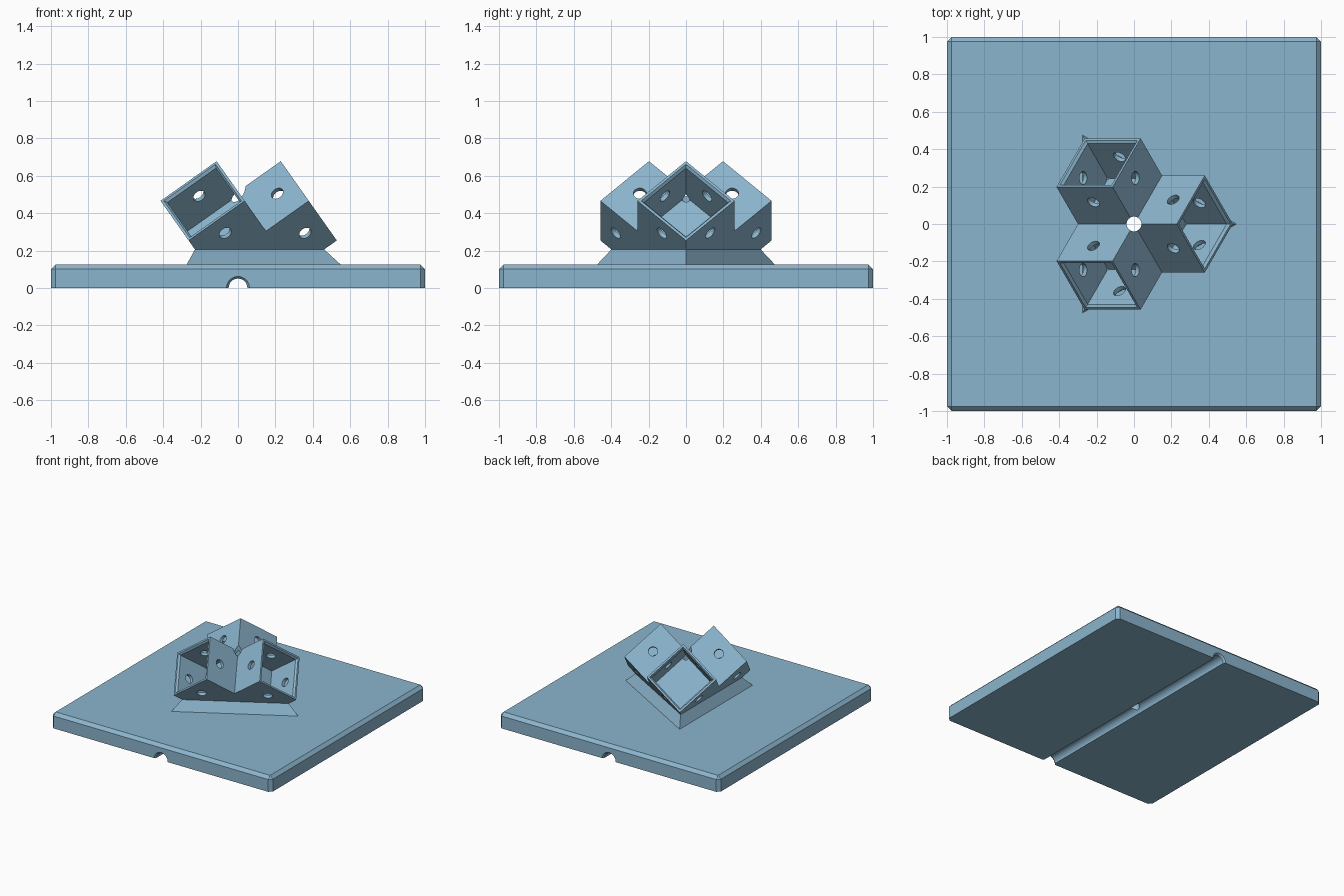
import bpy, bmesh, math
from mathutils import Matrix, Vector

if "Cube" in bpy.data.objects:
    bpy.data.objects.remove(bpy.data.objects["Cube"])

SIDE, LENGTH, APEX = 0.367, 0.28, 0.516    # socket width, length, height of meeting point
PLATE_TOP, FLANGE_TOP = 0.126, 0.206

blue = bpy.data.materials.new("steel blue")
blue.diffuse_color = (0.26, 0.46, 0.61, 1)
blue.use_nodes = True
blue.node_tree.nodes["Principled BSDF"].inputs["Base Color"].default_value = blue.diffuse_color

# Three perpendicular socket axes, tilted up and spaced 120 degrees apart
AXES = [Vector((math.cos(a) * math.sqrt(2 / 3), math.sin(a) * math.sqrt(2 / 3), math.sqrt(1 / 3)))
        for a in (0, 2 * math.pi / 3, 4 * math.pi / 3)]
FRAME = Matrix.Translation((0, 0, APEX)) @ Matrix(AXES).transposed().to_4x4()


def make_object(name, bm):
    bmesh.ops.recalc_face_normals(bm, faces=bm.faces)
    mesh = bpy.data.meshes.new(name)
    bm.to_mesh(mesh)
    bm.free()
    mesh.materials.append(blue)
    obj = bpy.data.objects.new(name, mesh)
    bpy.context.collection.objects.link(obj)
    return obj


def cutter(name, start, end, r1, r2=None, sides=32):
    """Cylinder or cone between two points, hidden from the render."""
    start, end = Vector(start), Vector(end)
    bm = bmesh.new()
    turn = (end - start).to_track_quat('Z', 'Y').to_matrix().to_4x4()
    bmesh.ops.create_cone(bm, cap_ends=True, segments=sides, radius1=r1,
                          radius2=r1 if r2 is None else r2, depth=(end - start).length,
                          matrix=Matrix.Translation((start + end) / 2) @ turn)
    obj = make_object(name, bm)
    obj.hide_render = True
    return obj


def cut(obj, cutters):
    for c in cutters:
        mod = obj.modifiers.new(c.name, 'BOOLEAN')
        mod.operation, mod.solver, mod.object = 'DIFFERENCE', 'EXACT', c
    bpy.context.view_layer.update()
    baked = bpy.data.meshes.new_from_object(obj.evaluated_get(bpy.context.evaluated_depsgraph_get()))
    obj.modifiers.clear()
    obj.data = baked
    for c in cutters:
        bpy.data.objects.remove(c)
    # smooth only the round bores
    bpy.context.view_layer.objects.active = obj
    obj.select_set(True)
    bpy.ops.object.shade_smooth_by_angle(angle=math.radians(20))
    obj.select_set(False)


def push(bm, faces, distance):
    """Extrude each face on its own along its normal."""
    new = bmesh.ops.extrude_discrete_faces(bm, faces=faces)["faces"]
    for f in new:
        f.normal_update()
        bmesh.ops.translate(bm, verts=f.verts, vec=f.normal * distance)
    return new


def centre_hole(name):
    return cutter(name, (0, 0, -0.1), (0, 0, 0.9), 0.04)


# Base plate with chamfered top and corner edges
bm = bmesh.new()
bmesh.ops.create_cube(bm, size=1, matrix=Matrix.Translation((0, 0, PLATE_TOP / 2))
                      @ Matrix.Diagonal((2, 2, PLATE_TOP, 1)))
edges = [e for e in bm.edges if any(v.co.z > 0.01 for v in e.verts)]
bmesh.ops.bevel(bm, geom=edges, offset=0.025, segments=1, affect='EDGES')
plate = make_object("base_plate", bm)

# Cable channel under the plate, flared at both ends, and the centre hole
cut(plate, [cutter("channel", (0, -1.1, 0), (0, 1.1, 0), 0.05),
            cutter("front_flare", (0, -1.01, 0), (0, -0.98, 0), 0.07, 0.045),
            cutter("back_flare", (0, 1.01, 0), (0, 0.98, 0), 0.07, 0.045),
            centre_hole("plate_hole")])

# Socket cluster: core cube with an arm pushed out of each upper face
bm = bmesh.new()
bmesh.ops.create_cube(bm, size=SIDE,
                      matrix=FRAME @ Matrix.Translation((-SIDE / 2,) * 3))
bm.normal_update()
push(bm, [f for f in bm.faces if f.normal.z > 0.1], LENGTH)
bmesh.ops.recalc_face_normals(bm, faces=bm.faces)

# Trim the bottom level, then spread a triangular flange down to the plate
result = bmesh.ops.bisect_plane(bm, geom=bm.verts[:] + bm.edges[:] + bm.faces[:],
                                plane_co=(0, 0, FLANGE_TOP), plane_no=(0, 0, 1), clear_inner=True)
rim = [g for g in result["geom_cut"] if isinstance(g, bmesh.types.BMEdge)]
bmesh.ops.holes_fill(bm, edges=rim, sides=0)
bmesh.ops.recalc_face_normals(bm, faces=bm.faces)
bm.normal_update()
bottom = [f for f in bm.faces if f.normal.z < -0.99]
for f in push(bm, bottom, FLANGE_TOP - PLATE_TOP):
    bmesh.ops.scale(bm, vec=(1.19, 1.19, 1), verts=f.verts)
bmesh.ops.recalc_face_normals(bm, faces=bm.faces)
bm.normal_update()

# Square pockets with a small lead-in chamfer
mouths = [max((f for f in bm.faces if f.normal.dot(d) > 0.99),
              key=lambda f: f.calc_center_median().dot(d)) for d in AXES]
bmesh.ops.inset_individual(bm, faces=mouths, thickness=0.02)
bmesh.ops.inset_individual(bm, faces=mouths, thickness=0.015, depth=-0.015)
push(bm, mouths, -(LENGTH - 0.015))
cluster = make_object("socket_cluster", bm)

# Screw holes through all four walls of every socket
tools = [centre_hole("cluster_hole")]
for k in range(3):
    for across in ((k + 1) % 3, (k + 2) % 3):
        mid = [-SIDE / 2] * 3
        mid[k] = 0.165
        start, end = mid[:], mid[:]
        start[across], end[across] = -SIDE - 0.06, 0.06
        tools.append(cutter("screw_hole", FRAME @ Vector(start), FRAME @ Vector(end), 0.035))
cut(cluster, tools)
